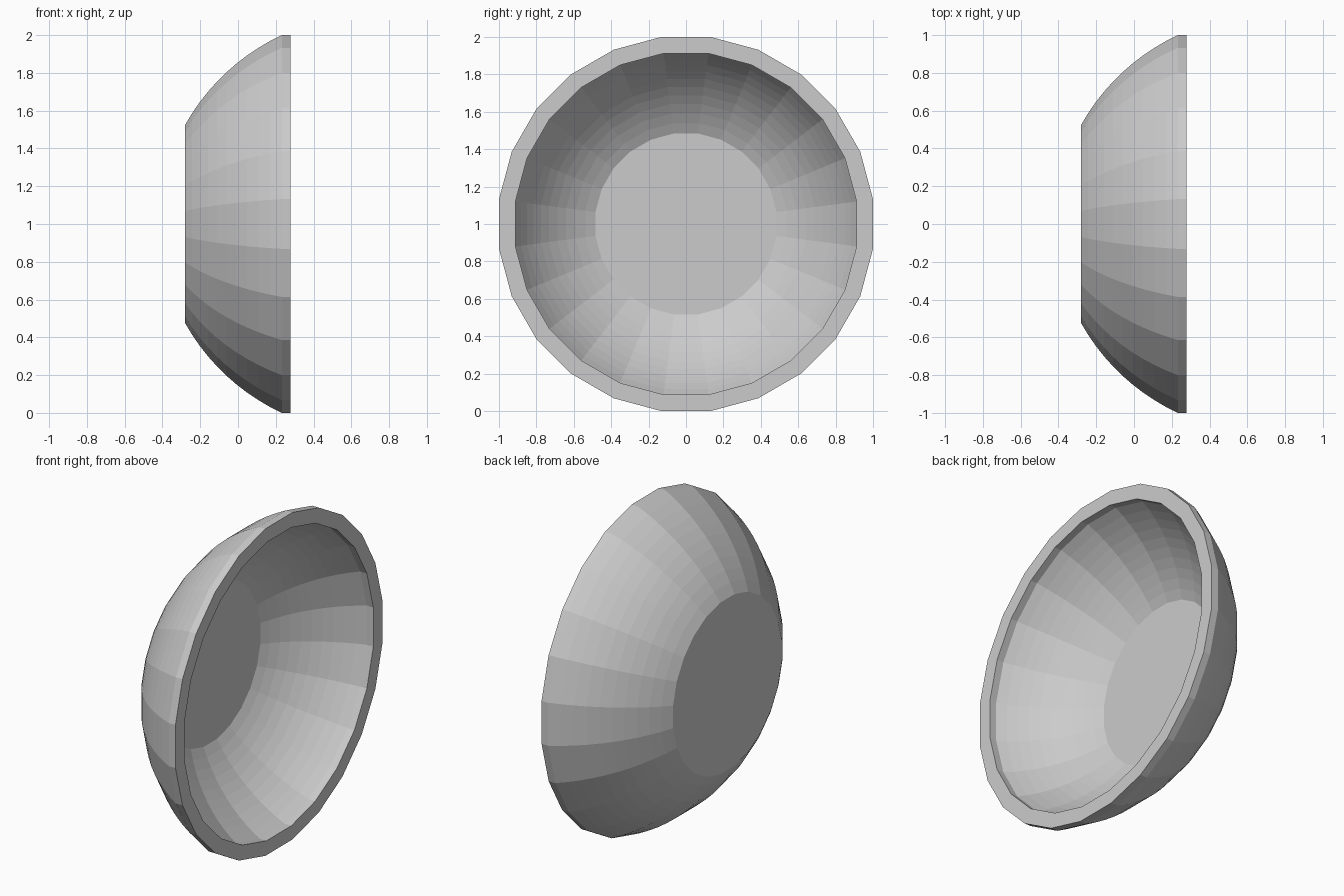
import bpy, bmesh, math

if "Cube" in bpy.data.objects:
    bpy.data.objects.remove(bpy.data.objects["Cube"])

SIDES = 24
STEP = 2 * math.pi / SIDES


def arc(a, b, sagitta, n):
    """Points from a to b (axial x, radius) bowed outward by the sagitta."""
    dx, dr = b[0] - a[0], b[1] - a[1]
    c = math.hypot(dx, dr)
    nx, nr = -dr / c, dx / c
    rad = c * c / (8 * sagitta) + sagitta / 2
    half = math.asin(c / 2 / rad)
    pts = []
    for i in range(n + 1):
        t = -half + 2 * half * i / n
        u = rad * math.sin(t)
        v = rad * (math.cos(t) - math.cos(half))
        mx, mr = (a[0] + b[0]) / 2, (a[1] + b[1]) / 2
        pts.append((mx + dx / c * u + nx * v, mr + dr / c * u + nr * v))
    return pts


# Wall section: outer curve, straight lip, rim, inner curve
outer = arc((-0.28, 0.525), (0.232, 1.0), 0.055, 10) + [(0.277, 1.0)]
inner = arc((-0.188, 0.484), (0.232, 0.912), 0.05, 10) + [(0.277, 0.912)]
profile = outer + inner[::-1]

# Spin the section around the x axis, flats facing up and sideways
bm = bmesh.new()
rings = []
for x, r in profile:
    R = r / math.cos(STEP / 2)
    rings.append([bm.verts.new((x, R * math.cos((k + 0.5) * STEP),
                                1 + R * math.sin((k + 0.5) * STEP)))
                  for k in range(SIDES)])
for p, q in zip(rings, rings[1:]):
    for k in range(SIDES):
        m = (k + 1) % SIDES
        bm.faces.new((p[k], p[m], q[m], q[k]))

# Flat back and inner floor
bm.faces.new(rings[0])
bm.faces.new(rings[-1])
bmesh.ops.recalc_face_normals(bm, faces=bm.faces)

mesh = bpy.data.meshes.new("bowl")
bm.to_mesh(mesh)
bm.free()
bowl = bpy.data.objects.new("bowl", mesh)
bpy.context.collection.objects.link(bowl)
